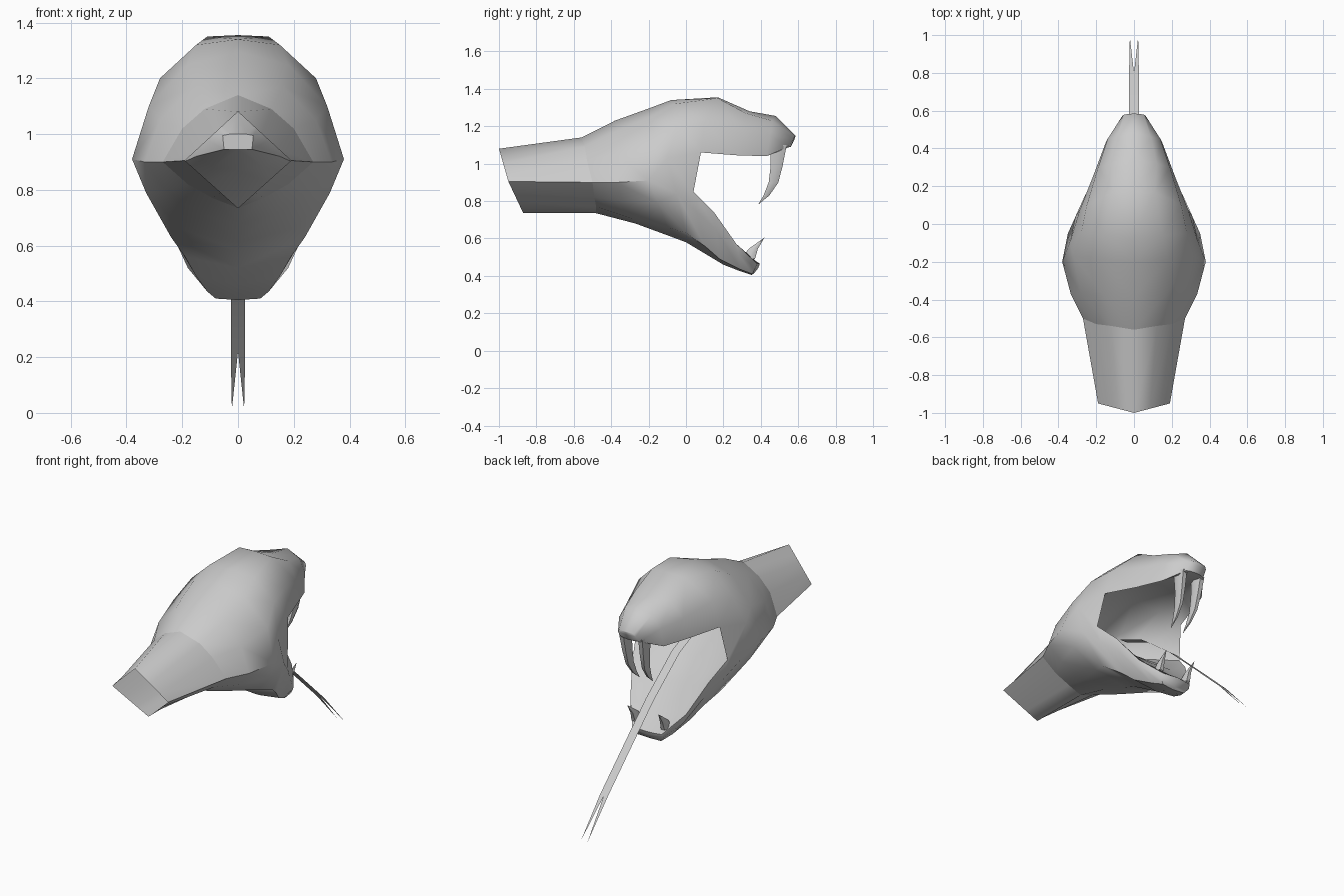
import bpy, bmesh, math
from mathutils import Vector

grey = bpy.data.materials.new("light_grey")
grey.diffuse_color = (0.6, 0.6, 0.6, 1)


def grid(bm, rows):
    """Skin a list of equally long point rows with quads."""
    vs = [[bm.verts.new(p) for p in r] for r in rows]
    for a, b in zip(vs, vs[1:]):
        for i in range(len(a) - 1):
            bm.faces.new((a[i], b[i], b[i + 1], a[i + 1]))


def finish(bm, name, angle=50, mirror=True):
    bmesh.ops.remove_doubles(bm, verts=bm.verts, dist=0.002)
    bmesh.ops.recalc_face_normals(bm, faces=bm.faces)
    me = bpy.data.meshes.new(name)
    bm.to_mesh(me)
    bm.free()
    me.materials.append(grey)
    ob = bpy.data.objects.new(name, me)
    bpy.context.collection.objects.link(ob)
    if mirror:
        m = ob.modifiers.new("mirror", 'MIRROR')
        m.merge_threshold = 0.002
    bpy.ops.object.select_all(action='DESELECT')
    ob.select_set(True)
    bpy.context.view_layer.objects.active = ob
    bpy.ops.object.shade_smooth_by_angle(angle=math.radians(angle))
    return ob


# Upper head stations, neck to nose: crown centre down to the lip
upper = [
    [(0, -.56, 1.14), (.12, -.54, 1.09), (.2, -.53, 1.02), (.27, -.5, .9)],
    [(0, -.38, 1.23), (.16, -.38, 1.17), (.28, -.37, 1.05), (.335, -.37, .9)],
    [(0, -.2, 1.295), (.18, -.19, 1.25), (.32, -.17, 1.1), (.38, -.2, .91)],
    [(0, -.08, 1.34), (.15, -.06, 1.32), (.28, -.05, 1.2), (.34, -.1, 1.03)],
    [(0, .17, 1.355), (.11, .17, 1.35), (.25, .1, 1.22), (.285, .08, 1.06)],
    [(0, .34, 1.28), (.12, .32, 1.27), (.19, .3, 1.17), (.21, .27, 1.045)],
    [(0, .48, 1.255), (.09, .46, 1.23), (.14, .45, 1.15), (.15, .43, 1.04)],
    [(0, .585, 1.15), (.05, .58, 1.145), (.06, .575, 1.13), (.065, .545, 1.09)],
]
# Lower head stations, neck to chin: lip down to the throat centre
lower = [
    [(.27, -.5, .9), (.18, -.49, .82), (.09, -.48, .77), (0, -.48, .735)],
    [(.335, -.37, .9), (.26, -.34, .8), (.13, -.3, .71), (0, -.27, .68)],
    [(.38, -.2, .91), (.33, -.15, .79), (.2, -.1, .66), (0, -.08, .61)],
    [(.34, -.1, 1.03), (.35, -.05, .84), (.24, 0, .63), (0, 0, .58)],
    [(.31, .04, .85), (.3, .06, .74), (.19, .1, .56), (0, .1, .52)],
    [(.26, .15, .74), (.24, .16, .65), (.15, .18, .49), (0, .2, .46)],
    [(.19, .27, .57), (.18, .28, .52), (.11, .29, .435), (0, .29, .425)],
    [(.1, .38, .465), (.105, .37, .44), (.08, .355, .41), (0, .35, .405)],
]
# Mouth lining: palate and floor, lip to centre line
palate = [
    [(.285, .08, 1.06), (.17, .03, 1.13), (0, 0, 1.16)],
    [(.21, .27, 1.045), (.14, .26, 1.11), (0, .26, 1.14)],
    [(.15, .43, 1.04), (.1, .43, 1.08), (0, .43, 1.1)],
    [(.065, .545, 1.09), (.04, .555, 1.09), (0, .56, 1.09)],
]
floor = [
    [(.31, .04, .85), (.18, 0, .8), (0, 0, .79)],
    [(.26, .15, .74), (.16, .14, .69), (0, .14, .68)],
    [(.19, .27, .57), (.12, .265, .55), (0, .26, .545)],
    [(.1, .38, .465), (.06, .39, .465), (0, .395, .465)],
]
# Throat pocket narrowing toward the neck
throat = [
    palate[0][::-1] + floor[0],
    [(0, -.22, 1.08), (.09, -.22, 1.06), (.15, -.22, 1.0),
     (.15, -.22, .92), (.09, -.22, .88), (0, -.22, .87)],
    [(0, -.4, 1.0), (.03, -.4, 1.0), (.055, -.4, .995),
     (.05, -.4, .945), (.03, -.4, .945), (0, -.4, .945)],
]

bm = bmesh.new()
for part in (upper, lower, palate, floor, throat):
    grid(bm, part)
# Snout tip and chin tip
grid(bm, [upper[-1][:3] + [upper[-1][3]],
          [(0, .585, 1.15), (0, .585, 1.145), (0, .58, 1.13), (0, .56, 1.09)]])
grid(bm, [lower[-1], [(0, .395, .465), (0, .385, .44), (0, .365, .415), (0, .35, .405)]])
# Skin at the mouth corner, and throat end
for pts in ([upper[3][3], upper[4][3], lower[4][0]], throat[-1]):
    bm.faces.new([bm.verts.new(p) for p in pts])
bmesh.ops.dissolve_degenerate(bm, edges=bm.edges, dist=0.0005)
finish(bm, "head")

# Neck: hollow tube, diamond at the open end
bm = bmesh.new()
top, side, low = Vector((0, -1, 1.08)), Vector((.19, -.95, .905)), Vector((0, -.87, .735))
cut = [top.lerp(side, t) for t in (0, .45, .75, 1)] + [side.lerp(low, t) for t in (.33, .67, 1)]
grid(bm, [cut, upper[0] + lower[0][1:]])
finish(bm, "neck")


def tooth(name, path, radii, sides=6):
    """Tapered tooth swept along a path and mirrored."""
    bm = bmesh.new()
    rows = []
    for (x, y, z), (rx, ry) in zip(path, radii):
        rows.append([(x + rx * math.cos(k * math.tau / sides),
                      y + ry * math.sin(k * math.tau / sides), z)
                     for k in range(sides + 1)])
    grid(bm, rows)
    bmesh.ops.dissolve_degenerate(bm, edges=bm.edges, dist=0.0005)
    return finish(bm, name)


tooth("upper_fangs",
      [(.065, .495, 1.1), (.06, .485, .99), (.055, .468, .9), (.05, .43, .83), (.045, .385, .78)],
      [(.028, .05), (.024, .037), (.018, .03), (.011, .018), (.0005, .0005)])
tooth("lower_teeth",
      [(.1, .33, .49), (.1, .36, .545), (.105, .42, .605)],
      [(.025, .045), (.017, .028), (.0005, .0005)])

# Forked tongue: thin ribbon
bm = bmesh.new()
mid = [(-.1, .93), (.1, .84), (.35, .645), (.6, .41), (.8, .22)]
grid(bm, [[(0, y, z), (.026, y, z)] for y, z in mid])
prong = [(0, .8, .22), (.026, .8, .22), (.022, .99, .012)]
bm.faces.new([bm.verts.new(p) for p in prong])
finish(bm, "tongue")
